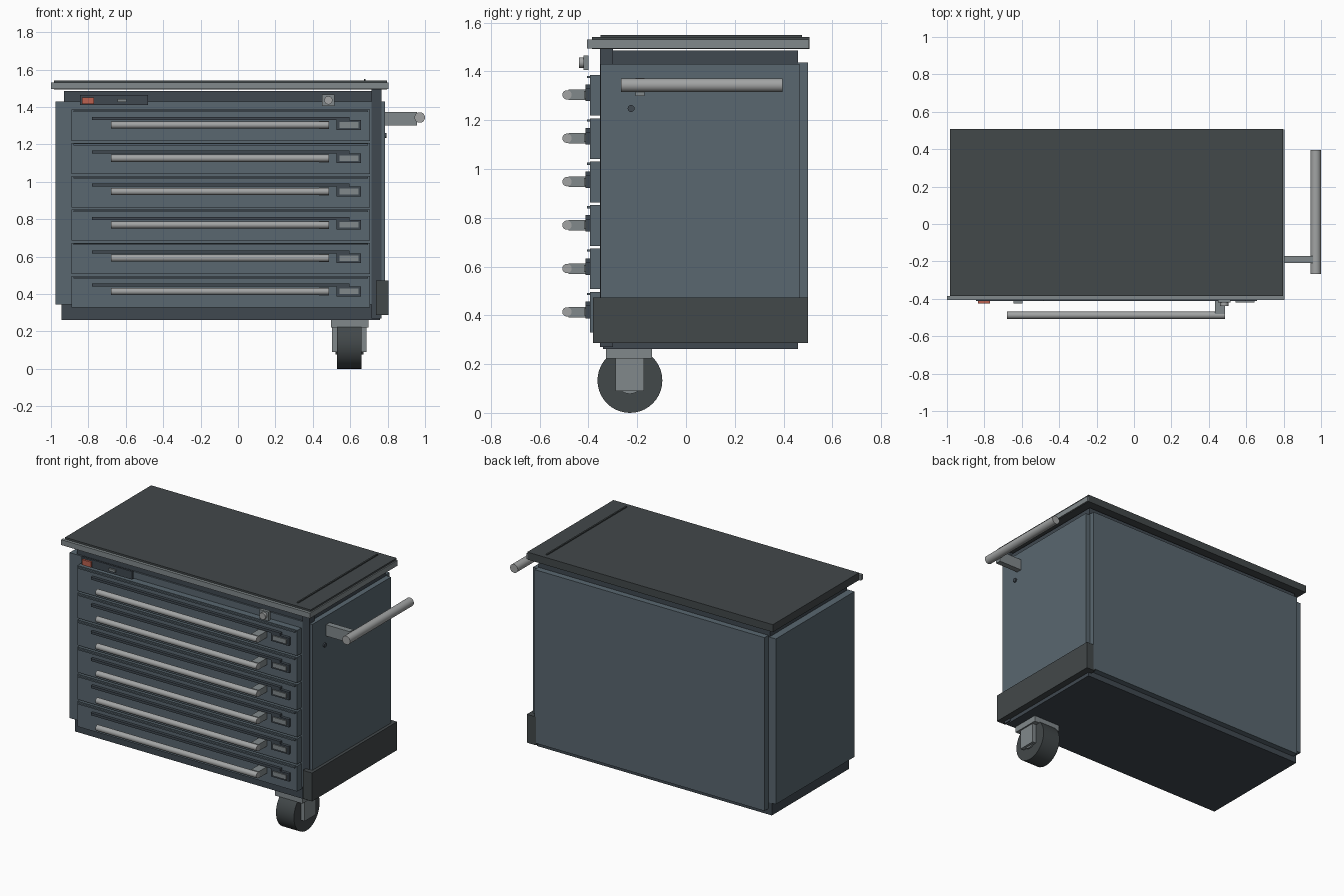
import bpy
from mathutils import Vector


def mat(name, r, g, b):
    m = bpy.data.materials.new(name)
    m.diffuse_color = (r, g, b, 1)
    return m


BLUE = mat("blue_grey_paint", 0.10, 0.135, 0.16)
SLATE = mat("dark_slate", 0.05, 0.065, 0.08)
RUBBER = mat("black_rubber", 0.055, 0.065, 0.068)
STEEL = mat("steel", 0.22, 0.25, 0.26)
BRIGHT = mat("bright_steel", 0.36, 0.37, 0.37)
RED = mat("red_button", 0.5, 0.12, 0.08)


def box(name, x, y, z, material):
    """Box from (min, max) ranges."""
    lo, hi = zip(x, y, z)
    bpy.ops.mesh.primitive_cube_add(size=1, location=(Vector(lo) + Vector(hi)) / 2)
    o = bpy.context.object
    o.name = name
    o.scale = Vector(hi) - Vector(lo)
    bpy.ops.object.transform_apply(location=False, rotation=False)
    o.data.materials.append(material)
    return o


def rod(name, a, b, r, material, sides=32):
    """Cylinder from point a to point b."""
    a, b = Vector(a), Vector(b)
    bpy.ops.mesh.primitive_cylinder_add(vertices=sides, radius=r, depth=(b - a).length,
                                        location=(a + b) / 2)
    o = bpy.context.object
    o.name = name
    o.rotation_euler = (b - a).to_track_quat('Z', 'Y').to_euler()
    o.data.materials.append(material)
    bpy.ops.object.shade_smooth_by_angle()
    return o


# Cabinet body
box("cabinet_core", (-0.93, 0.75), (-0.34, 0.46), (0.30, 1.485), SLATE)
box("base_plinth", (-0.945, 0.76), (-0.34, 0.46), (0.262, 0.345), SLATE)
box("front_frame", (-0.925, 0.715), (-0.35, -0.33), (0.345, 1.43), BLUE)
box("left_panel", (-0.977, -0.925), (-0.35, 0.465), (0.345, 1.43), BLUE)
box("right_panel", (0.745, 0.785), (-0.35, 0.465), (0.345, 1.43), BLUE)
box("back_panel", (-0.92, 0.75), (0.45, 0.50), (0.30, 1.437), BLUE)
box("front_corner_post", (0.715, 0.767), (-0.352, -0.30), (0.27, 1.495), SLATE)
box("corner_bumper", (0.738, 0.805), (-0.382, 0.50), (0.287, 0.473), RUBBER)

# Worktop with trim
box("worktop", (-0.985, 0.797), (-0.386, 0.507), (1.493, 1.542), RUBBER)
box("worktop_front_trim", (-1.0, 0.805), (-0.405, -0.384), (1.495, 1.53), STEEL)
box("worktop_side_trim", (0.795, 0.805), (-0.386, 0.505), (1.495, 1.53), STEEL)
box("worktop_ridge", (0.673, 0.683), (-0.35, 0.475), (1.54, 1.549), RUBBER)

# Drawers
for i in range(6):
    t = 1.386 - 0.178 * i
    n = f"drawer_{i + 1}_"
    box(n + "front", (-0.89, 0.705), (-0.393, -0.345), (t - 0.167, t), BLUE)
    box(n + "top_lip", (-0.88, 0.695), (-0.406, -0.39), (t - 0.013, t - 0.004), BLUE)
    box(n + "finger_strip", (-0.78, 0.595), (-0.412, -0.39), (t - 0.056, t - 0.040), SLATE)
    h = t - 0.082
    rod(n + "handle_bar", (-0.68, -0.488, h), (0.487, -0.488, h), 0.019, BRIGHT)
    box(n + "handle_post", (0.433, 0.487), (-0.482, -0.39), (h - 0.022, h + 0.021), STEEL)
    box(n + "latch_frame", (0.527, 0.657), (-0.412, -0.39), (h - 0.026, h + 0.026), SLATE)
    box(n + "latch_insert", (0.543, 0.643), (-0.419, -0.40), (h - 0.015, h + 0.015), STEEL)

# Control strip and lock above the drawers
box("control_strip", (-0.845, -0.48), (-0.413, -0.40), (1.41, 1.463), SLATE)
box("control_button", (-0.835, -0.77), (-0.426, -0.41), (1.417, 1.452), RED)
box("control_indicator", (-0.643, -0.595), (-0.424, -0.41), (1.428, 1.444), STEEL)
box("lock_plate", (0.45, 0.515), (-0.42, -0.40), (1.406, 1.466), STEEL)
rod("lock_cylinder", (0.483, -0.40, 1.436), (0.483, -0.438, 1.436), 0.022, BRIGHT)

# Push handle on the right side
rod("push_handle_bar", (0.972, -0.267, 1.344), (0.972, 0.395, 1.344), 0.028, BRIGHT)
box("push_handle_arm", (0.78, 0.957), (-0.208, -0.17), (1.30, 1.374), STEEL)
rod("side_plug", (0.78, -0.225, 1.248), (0.793, -0.225, 1.248), 0.014, SLATE, 24)

# Caster
box("caster_plate", (0.497, 0.697), (-0.327, -0.14), (0.222, 0.264), STEEL)
for n, x in (("left", (0.503, 0.533)), ("right", (0.657, 0.687))):
    box(f"caster_fork_{n}", x, (-0.29, -0.172), (0.09, 0.24), STEEL)
rod("caster_wheel", (0.53, -0.23, 0.133), (0.66, -0.23, 0.133), 0.133, RUBBER, 40)
rod("caster_hub", (0.52, -0.23, 0.133), (0.67, -0.23, 0.133), 0.055, STEEL)
